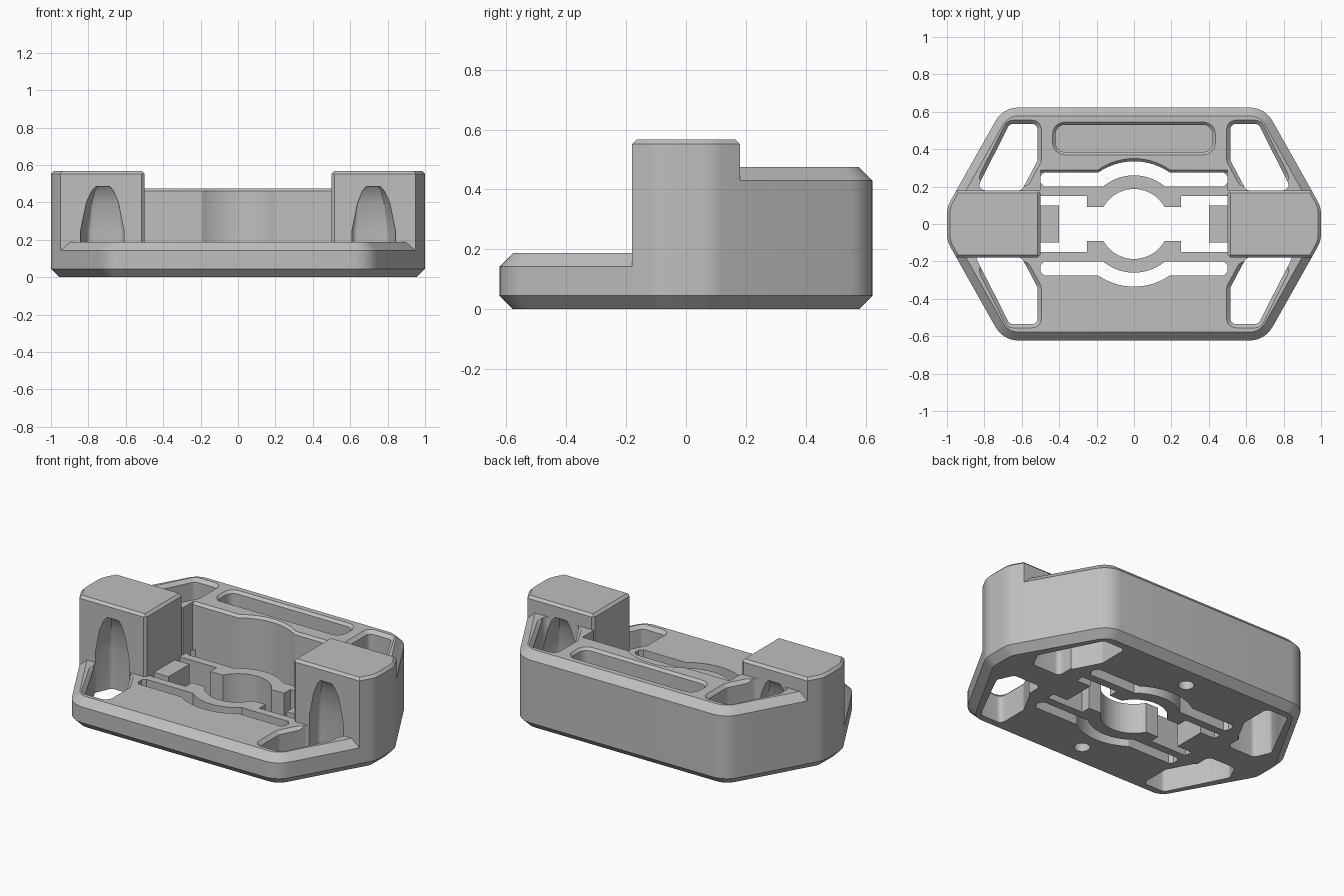
import bpy, bmesh, math
from mathutils import Vector

if "Cube" in bpy.data.objects:
    bpy.data.objects.remove(bpy.data.objects["Cube"])

GREY = bpy.data.materials.new("matte grey")
GREY.use_nodes = True
GREY.diffuse_color = (0.52, 0.52, 0.52, 1)
GREY.node_tree.nodes["Principled BSDF"].inputs["Base Color"].default_value = GREY.diffuse_color

DECK, BACK, TOWER, EDGE = 0.187, 0.475, 0.567, 0.18


def rounded(corners, radius, grow=0.0, steps=6):
    """Counter-clockwise convex outline, grown outward, with rounded corners."""
    pts, n = [], len(corners)
    for i in range(n):
        p, a, b = (Vector(corners[j % n]) for j in (i, i - 1, i + 1))
        d1, d2 = (p - a).normalized(), (b - p).normalized()
        n1, n2 = Vector((d1.y, -d1.x)), Vector((d2.y, -d2.x))
        miter = (n1 + n2) / (1 + n1.dot(n2))
        centre = p - miter * radius
        for k in range(steps + 1):
            start = math.atan2(n1.y, n1.x)
            turn = n1.angle(n2) * k / steps
            r = max(radius + grow, 0.002)
            shift = miter * (radius + grow - r)
            pts.append(centre + shift + r * Vector((math.cos(start + turn), math.sin(start + turn))))
    return [(v.x, v.y) for v in pts]


def loft(name, sections, mirror=(1, 1), planes=()):
    """Skin a stack of (outline, z) sections, then trim it with planes."""
    bm = bmesh.new()
    rings = [[bm.verts.new((x * mirror[0], y * mirror[1], z)) for x, y in pts] for pts, z in sections]
    for low, high in zip(rings, rings[1:]):
        for i in range(len(low)):
            bm.faces.new((low[i - 1], low[i], high[i], high[i - 1]))
    bm.faces.new(rings[0])
    bm.faces.new(rings[-1])
    bmesh.ops.recalc_face_normals(bm, faces=bm.faces)
    for co, no in planes:
        geom = bm.verts[:] + bm.edges[:] + bm.faces[:]
        cut = bmesh.ops.bisect_plane(bm, geom=geom, plane_co=co, plane_no=no, clear_outer=True)
        rim = [e for e in cut["geom_cut"] if isinstance(e, bmesh.types.BMEdge)]
        bmesh.ops.contextual_create(bm, geom=rim)
    bmesh.ops.recalc_face_normals(bm, faces=bm.faces)
    mesh = bpy.data.meshes.new(name)
    bm.to_mesh(mesh)
    bm.free()
    mesh.materials.append(GREY)
    obj = bpy.data.objects.new(name, mesh)
    bpy.context.collection.objects.link(obj)
    return obj


def apply_boolean(target, tool, operation):
    mod = target.modifiers.new("boolean", "BOOLEAN")
    mod.operation, mod.object, mod.solver = operation, tool, "EXACT"
    bpy.context.view_layer.objects.active = target
    bpy.ops.object.modifier_apply(modifier=mod.name)
    bpy.data.objects.remove(tool)


def bulge(y, r, half):
    """Straight line at height y that swells round a central arc."""
    a = math.asin(y / r)
    arc = [math.pi - a - (math.pi - 2 * a) * k / 20 for k in range(21)]
    return [(-half, y)] + [(r * math.cos(t), r * math.sin(t)) for t in arc] + [(half, y)]


def prism(name, pts, z0, z1, mirror=(1, 1)):
    return loft(name, [(pts, z0), (pts, z1)], mirror)


# Six-sided body outline, stacked with chamfers
HEX = [(1, -0.09), (1, 0.09), (0.7, 0.623), (-0.7, 0.623),
       (-1, 0.09), (-1, -0.09), (-0.7, -0.623), (0.7, -0.623)]


def shell(name, height, chamfer, planes):
    low, wall = rounded(HEX, 0.14, -0.045), rounded(HEX, 0.14)
    top = rounded(HEX, 0.14, -chamfer)
    return loft(name, [(low, 0), (wall, 0.045), (wall, height - chamfer), (top, height)], planes=planes)


body = shell("body", DECK, 0.045, [((0, EDGE, 0), (0, 1, 0))])
apply_boolean(body, shell("back_body", BACK, 0.045, [((0, EDGE, 0), (0, -1, 0))]), "UNION")

# End towers with small chamfers on top
for s in (1, -1):
    lip = TOWER - 0.015
    planes = [((s * 0.5, 0, 0), (-s, 0, 0)), ((s * 0.5, 0, lip), (-s, 0, 1)),
              ((s * 0.515, EDGE, 0), (-s, 1, 0)), ((s * 0.515, -EDGE, 0), (-s, -1, 0))]
    for f in (1, -1):
        planes += [((0, f * EDGE, 0), (0, f, 0)), ((0, f * EDGE, lip), (0, f, 1))]
    apply_boolean(body, shell("tower", TOWER, 0.015, planes), "UNION")

cutters = []

# Clearance in front of the back wall, with a chamfered upper edge
wall = [(-0.5, -0.1)] + bulge(0.275, 0.335, 0.5) + [(0.5, -0.1)]
flare = [(x, y + 0.02) for x, y in wall]
cutters.append(loft("wall_clearance", [(wall, DECK), (wall, BACK - 0.015), (flare, BACK + 0.005)]))

# Central opening with jaws and end tabs
quarter = [(0.4, 0.1), (0.5, 0.1), (0.5, 0.15), (0.25, 0.15), (0.25, 0.09)]
a0 = math.asin(0.09 / 0.187)
quarter += [(0.187 * math.cos(a), 0.187 * math.sin(a))
            for a in (a0 + (math.pi / 2 - a0) * k / 10 for k in range(11))]
half = quarter + [(-x, y) for x, y in quarter[-2::-1]]
opening = half + [(x, -y) for x, y in reversed(half)]
cutters.append(prism("central_opening", opening, -0.1, 0.3))

# Curved flexure slots
slot = ([(-0.5, 0.22)] + bulge(0.2, 0.26, 0.48) + [(0.5, 0.22), (0.5, 0.255)]
        + bulge(0.275, 0.335, 0.48)[::-1] + [(-0.5, 0.255)])
for s in (1, -1):
    cutters.append(prism("flexure_slot", slot, -0.1, 0.3, (1, s)))

# Shallow tray in the back top
TRAY = [(-0.42, 0.385), (0.42, 0.385), (0.42, 0.53), (-0.42, 0.53)]
tray = rounded(TRAY, 0.05)
cutters.append(loft("tray", [(tray, BACK - 0.15), (tray, BACK - 0.015),
                             (rounded(TRAY, 0.05, 0.02), BACK + 0.005)]))

# Corner windows, their rims and the scoops under the towers
WINDOW = [(0.515, 0.535), (0.515, 0.34), (0.6, 0.18), (0.845, 0.18), (0.665, 0.535)]
RIM = [(0.515, 0.535), (0.515, 0.34), (0.58, 0.22), (0.825, 0.22), (0.665, 0.535)]
SCOOP = [(0.61, 0.3), (0.61, 0.08), (0.8, 0.08), (0.845, 0.18), (0.785, 0.3)]
for sx in (1, -1):
    for sy, top in ((1, BACK), (-1, DECK)):
        side = (sx, sy)
        cutters.append(prism("corner_window", rounded(WINDOW, 0.03), -0.1, 0.48, side))
        cutters.append(loft("window_rim", [(rounded(RIM, 0.03), top - 0.02),
                                           (rounded(RIM, 0.03, 0.025), top + 0.005)], side))
        scoop = [(rounded(SCOOP, 0.03, -d), z)
                 for z, d in ((-0.1, 0), (0.25, 0), (0.4, 0.03), (0.46, 0.055), (0.485, 0.075))]
        cutters.append(loft("tower_scoop", scoop, side))

# Blind holes underneath
for s in (1, -1):
    hole = [(0.045 * math.cos(k * math.pi / 12), 0.45 * s + 0.045 * math.sin(k * math.pi / 12))
            for k in range(24)]
    cutters.append(prism("blind_hole", hole, -0.1, 0.06))

for cutter in cutters:
    apply_boolean(body, cutter, "DIFFERENCE")

bpy.ops.object.select_all(action="DESELECT")
body.select_set(True)
bpy.context.view_layer.objects.active = body
bpy.ops.object.shade_smooth_by_angle(angle=math.radians(25))
